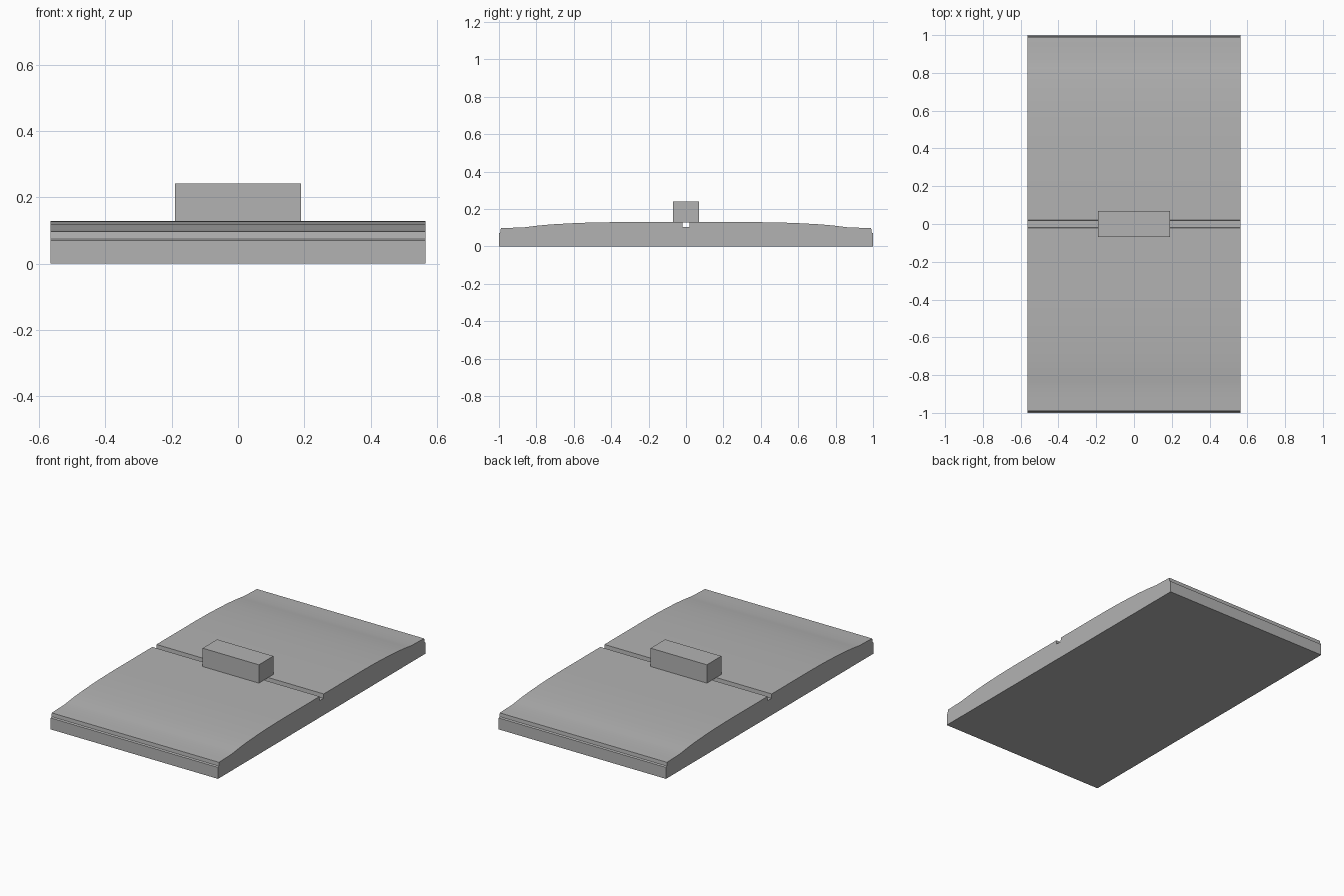
import bpy, bmesh, math

cube = bpy.data.objects.get("Cube")
if cube:
    bpy.data.objects.remove(cube, do_unlink=True)

HALF_WIDTH = 0.565

grey = bpy.data.materials.new("light grey")
grey.use_nodes = True
colour = (0.45, 0.45, 0.45, 1)
grey.diffuse_color = colour
grey.node_tree.nodes["Principled BSDF"].inputs["Base Color"].default_value = colour


def extrude_profile(name, points, half_width):
    """Extrude a closed (y, z) outline along x, centred on x = 0."""
    bm = bmesh.new()
    face = bm.faces.new([bm.verts.new((-half_width, y, z)) for y, z in points])
    new = bmesh.ops.extrude_face_region(bm, geom=[face])["geom"]
    verts = [v for v in new if isinstance(v, bmesh.types.BMVert)]
    bmesh.ops.translate(bm, verts=verts, vec=(2 * half_width, 0, 0))
    bmesh.ops.recalc_face_normals(bm, faces=bm.faces)
    mesh = bpy.data.meshes.new(name)
    bm.to_mesh(mesh)
    bm.free()
    mesh.materials.append(grey)
    obj = bpy.data.objects.new(name, mesh)
    bpy.context.collection.objects.link(obj)
    return obj


# Gently crowned slab: half outline from the outer foot to the central groove
half = [(1.0, 0), (1.0, 0.07), (0.992, 0.075), (0.99, 0.097), (0.94, 0.099),
        (0.87, 0.101), (0.83, 0.106), (0.78, 0.112), (0.71, 0.118),
        (0.62, 0.123), (0.52, 0.127), (0.4, 0.129), (0.2, 0.129),
        (0.02, 0.129), (0.018, 0.103)]
slab = extrude_profile("slab", half + [(-y, z) for y, z in reversed(half)], HALF_WIDTH)

# Block resting across the groove
block = extrude_profile("block", [(-0.07, 0.128), (0.07, 0.128), (0.07, 0.241), (-0.07, 0.241)], 0.19)

# Smooth crown with sharp borders
bpy.ops.object.select_all(action="DESELECT")
slab.select_set(True)
bpy.context.view_layer.objects.active = slab
bpy.ops.object.shade_smooth_by_angle(angle=math.radians(30))
